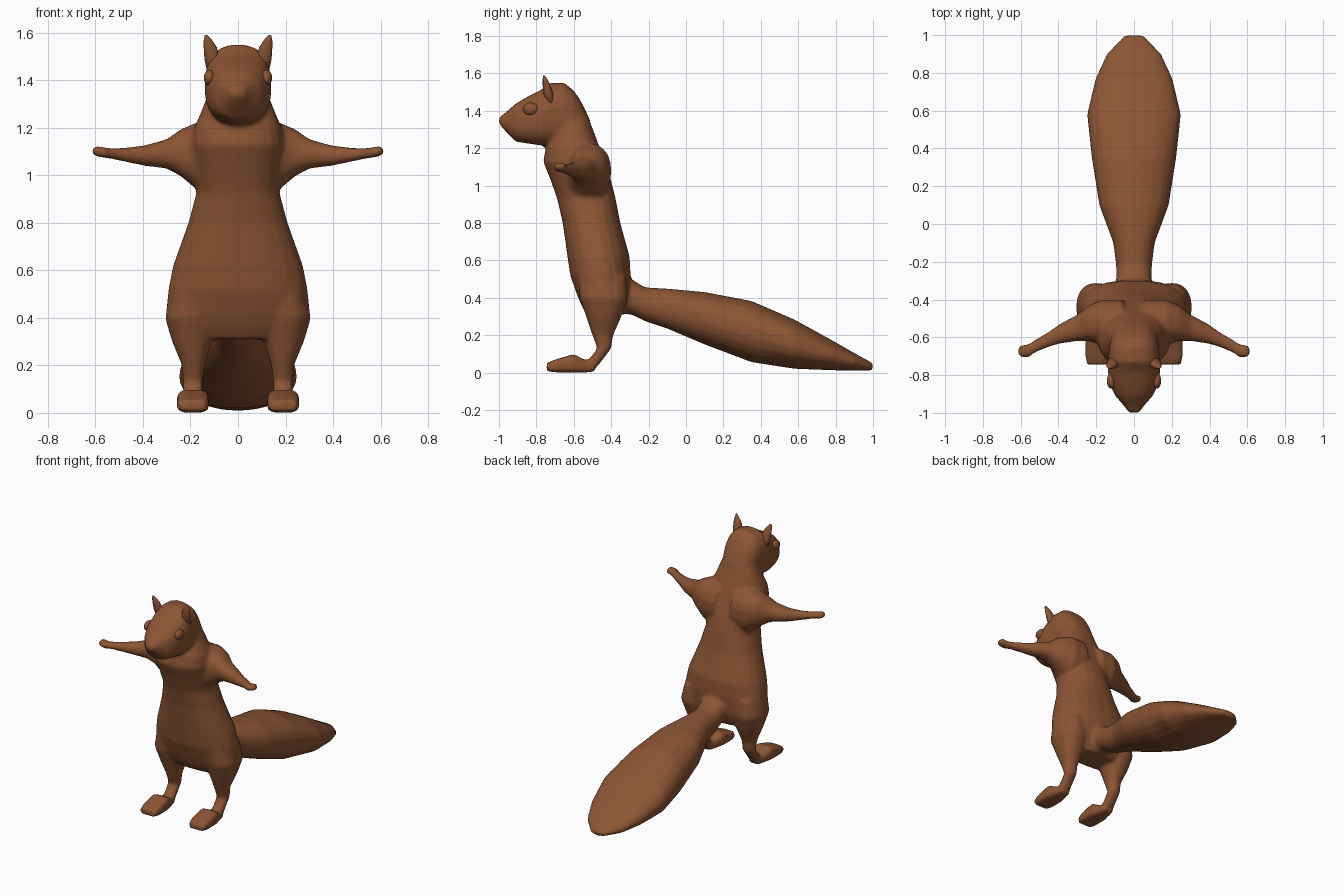
import bpy, bmesh, math

fur = bpy.data.materials.new("brown fur")
fur.diffuse_color = (0.26, 0.09, 0.035, 1)


def loft(bm, axis, rings, side=1, n=16, power=2.3):
    """Skin closed rounded sections (t, a, b, ra, rb) along an axis."""
    loops = []
    for t, a, b, ra, rb in rings:
        loop = []
        for i in range(n):
            ang = 2 * math.pi * (i + 0.5) / n
            c, s = math.cos(ang), math.sin(ang)
            u = a + ra * math.copysign(abs(c) ** (2 / power), c)
            v = b + rb * math.copysign(abs(s) ** (2 / power), s)
            x, y, z = {"x": (t, u, v), "y": (u, t, v), "z": (u, v, t)}[axis]
            loop.append(bm.verts.new((x * side, y, z)))
        loops.append(loop)
    faces = [bm.faces.new(loops[0]), bm.faces.new(loops[-1][::-1])]
    for p, q in zip(loops, loops[1:]):
        for i in range(n):
            j = (i + 1) % n
            faces.append(bm.faces.new((p[j], p[i], q[i], q[j])))
    bmesh.ops.recalc_face_normals(bm, faces=faces)


def span(rows):
    """Turn (t, half_width, low, high) rows into centred sections."""
    return [(t, 0, (lo + hi) / 2, w, (hi - lo) / 2) for t, w, lo, hi in rows]


def finish(name, bm):
    me = bpy.data.meshes.new(name)
    bm.to_mesh(me)
    bm.free()
    me.materials.append(fur)
    for p in me.polygons:
        p.use_smooth = True
    ob = bpy.data.objects.new(name, me)
    bpy.context.collection.objects.link(ob)
    return ob


bm = bmesh.new()

# torso: height, half width, front y, back y
loft(bm, "z", span([
    (0.31, 0.19, -0.53, -0.34), (0.36, 0.27, -0.56, -0.32),
    (0.42, 0.305, -0.585, -0.305), (0.52, 0.295, -0.62, -0.295),
    (0.62, 0.275, -0.635, -0.30), (0.80, 0.21, -0.66, -0.35),
    (0.93, 0.175, -0.69, -0.375), (1.03, 0.185, -0.725, -0.40),
    (1.13, 0.195, -0.765, -0.435), (1.20, 0.185, -0.75, -0.46),
    (1.27, 0.155, -0.72, -0.485), (1.36, 0.12, -0.70, -0.52)]), n=20)

# head: y, half width, bottom z, top z
loft(bm, "y", span([
    (-1.0, 0.028, 1.33, 1.365), (-0.96, 0.055, 1.285, 1.395),
    (-0.91, 0.10, 1.235, 1.44), (-0.85, 0.128, 1.225, 1.475),
    (-0.78, 0.14, 1.215, 1.51), (-0.73, 0.14, 1.212, 1.55),
    (-0.65, 0.132, 1.21, 1.55), (-0.60, 0.122, 1.20, 1.51),
    (-0.56, 0.105, 1.20, 1.45), (-0.515, 0.085, 1.20, 1.355)]), n=20, power=2.5)

# tail: y, half width, bottom z, top z
loft(bm, "y", span([
    (-0.42, 0.08, 0.32, 0.46), (-0.29, 0.095, 0.31, 0.50),
    (-0.22, 0.095, 0.275, 0.457), (-0.10, 0.11, 0.235, 0.45),
    (0.10, 0.185, 0.15, 0.432), (0.35, 0.225, 0.055, 0.385),
    (0.58, 0.25, 0.02, 0.285), (0.77, 0.205, 0.013, 0.18),
    (0.90, 0.145, 0.01, 0.105), (1.0, 0.05, 0.012, 0.05)]), n=20, power=2.2)

for side in (-1, 1):
    # arm and hand: x, y, z, radius in y, radius in z
    loft(bm, "x", [
        (0.06, -0.54, 1.08, 0.14, 0.15), (0.17, -0.52, 1.08, 0.12, 0.145),
        (0.24, -0.525, 1.095, 0.095, 0.10), (0.30, -0.55, 1.09, 0.07, 0.062),
        (0.39, -0.58, 1.083, 0.053, 0.044), (0.45, -0.61, 1.085, 0.04, 0.034),
        (0.52, -0.645, 1.09, 0.035, 0.024), (0.56, -0.672, 1.095, 0.037, 0.022),
        (0.60, -0.672, 1.102, 0.032, 0.022), (0.612, -0.672, 1.102, 0.02, 0.014)],
        side)
    # thigh and shin: z, x, y, radius in x, radius in y
    loft(bm, "z", [
        (0.52, 0.19, -0.45, 0.09, 0.13), (0.40, 0.20, -0.44, 0.108, 0.13),
        (0.30, 0.193, -0.44, 0.085, 0.095), (0.20, 0.188, -0.445, 0.048, 0.056),
        (0.13, 0.19, -0.437, 0.043, 0.037), (0.04, 0.19, -0.505, 0.042, 0.038)],
        side)
    # foot: y, x, z, half width, half height
    loft(bm, "y", [
        (-0.745, 0.19, 0.03, 0.058, 0.022), (-0.70, 0.19, 0.036, 0.068, 0.034),
        (-0.60, 0.19, 0.05, 0.068, 0.05), (-0.54, 0.19, 0.034, 0.05, 0.033),
        (-0.485, 0.19, 0.034, 0.04, 0.028)], side, power=4)

# fuse the limbs into one continuous skin with soft joints
body = finish("body", bm)
fuse = body.modifiers.new("fuse", "REMESH")
fuse.mode = "VOXEL"
fuse.voxel_size = 0.013
fuse.use_smooth_shade = True
soft = body.modifiers.new("soften", "SMOOTH")
soft.factor = 0.5
soft.iterations = 4

for side, label in ((-1, "left"), (1, "right")):
    # pointed ear
    bm = bmesh.new()
    loft(bm, "z", [
        (1.43, 0.105, -0.72, 0.025, 0.02), (1.49, 0.11, -0.735, 0.033, 0.026),
        (1.54, 0.117, -0.747, 0.029, 0.02), (1.57, 0.127, -0.754, 0.018, 0.012),
        (1.59, 0.134, -0.76, 0.006, 0.005)], side, n=10, power=2)
    finish(label + "_ear", bm)
    # bulging eye
    bm = bmesh.new()
    bmesh.ops.create_uvsphere(bm, u_segments=14, v_segments=10, radius=1)
    for v in bm.verts:
        v.co = (side * 0.12 + v.co.x * 0.024, -0.83 + v.co.y * 0.042,
                1.41 + v.co.z * 0.034)
    finish(label + "_eye", bm)
